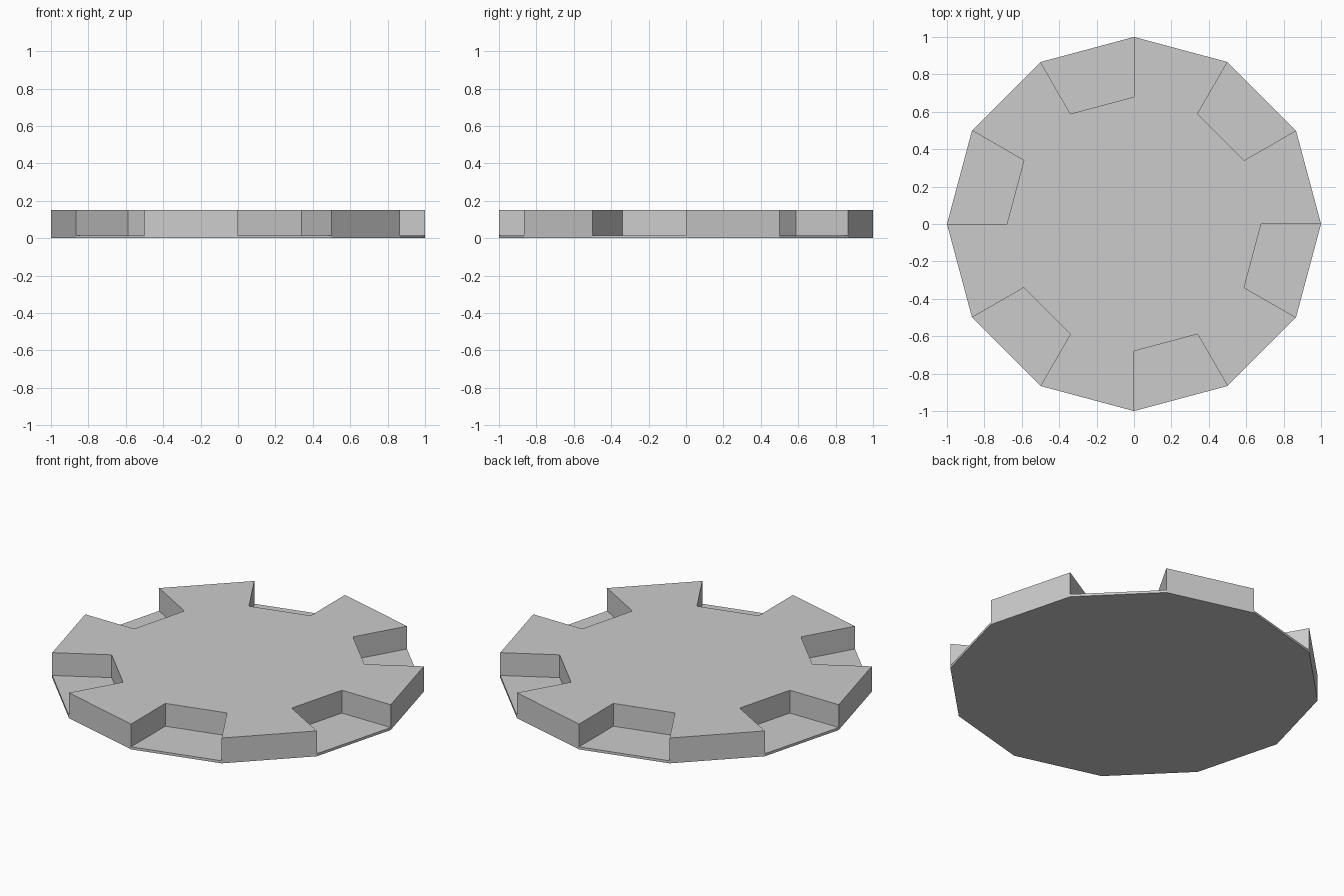
import bpy, bmesh
from math import cos, sin, radians

if "Cube" in bpy.data.objects:
    bpy.data.objects.remove(bpy.data.objects["Cube"])

N = 12                       # sides of the disc
R_OUT, R_IN = 1.0, 0.68      # rim and notch radii
FLOOR, TOP = 0.015, 0.15     # notch floor and upper surface heights

bm = bmesh.new()


def ring(radius, z):
    return [bm.verts.new((radius * cos(radians(i * 360 / N)),
                          radius * sin(radians(i * 360 / N)), z)) for i in range(N)]


base = ring(R_OUT, 0)
floor_out, floor_in = ring(R_OUT, FLOOR), ring(R_IN, FLOOR)
top_out, top_in = ring(R_OUT, TOP), ring(R_IN, TOP)

# Underside
bm.faces.new(base[::-1])

# Alternate full-height teeth with rim notches
outline = []
for i in range(N):
    j = (i + 1) % N
    if i % 2 == 0:
        # Tooth: outer face plus its two radial walls
        bm.faces.new((base[i], base[j], floor_out[j], top_out[j], top_out[i], floor_out[i]))
        bm.faces.new((floor_in[i], floor_out[i], top_out[i], top_in[i]))
        bm.faces.new((floor_out[j], floor_in[j], top_in[j], top_out[j]))
        outline += [top_in[i], top_out[i], top_out[j], top_in[j]]
    else:
        # Notch: thin rim, floor and back wall
        bm.faces.new((base[i], base[j], floor_out[j], floor_out[i]))
        bm.faces.new((floor_out[i], floor_out[j], floor_in[j], floor_in[i]))
        bm.faces.new((floor_in[i], floor_in[j], top_in[j], top_in[i]))

# Upper surface
bm.faces.new(outline)
bm.normal_update()

mesh = bpy.data.meshes.new("notched_disc")
bm.to_mesh(mesh)
bm.free()
bpy.context.collection.objects.link(bpy.data.objects.new("notched_disc", mesh))
